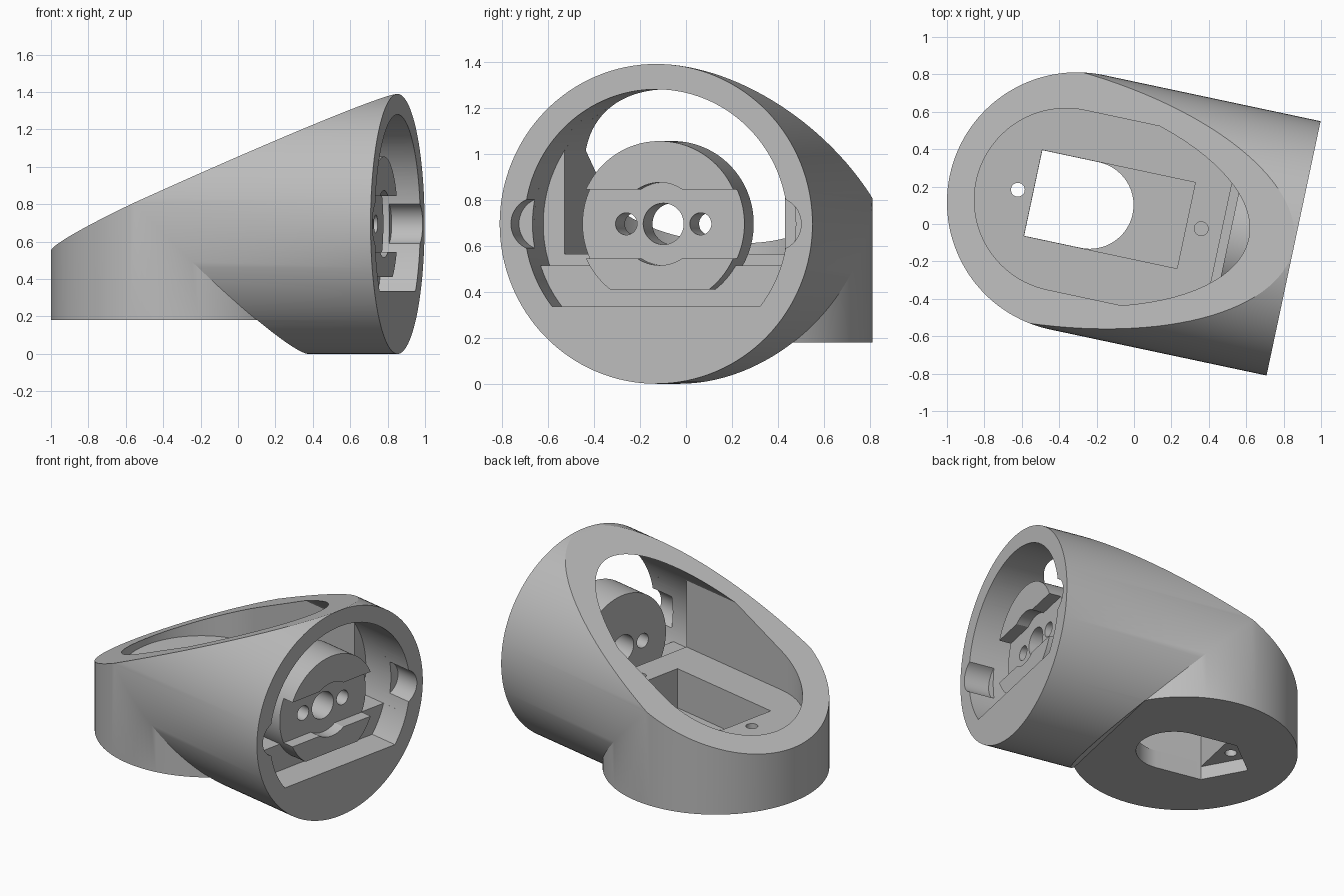
import bpy, bmesh, math

cube = bpy.data.objects.get("Cube")
if cube:
    bpy.data.objects.remove(cube, do_unlink=True)

R, AXIS_Z, FACE = 0.695, 0.695, 1.184   # pipe radius, tube axis height, open end
BORE, LEDGE, FLOOR, RECESS, BASE = 0.585, 0.515, 0.565, 0.335, 0.18

grey = bpy.data.materials.new("plain_grey")
grey.use_nodes = True
grey.diffuse_color = (0.5, 0.5, 0.5, 1)
for node in grey.node_tree.nodes:
    if node.type == 'BSDF_PRINCIPLED':
        node.inputs["Base Color"].default_value = grey.diffuse_color


def finish(name, bm):
    bmesh.ops.recalc_face_normals(bm, faces=bm.faces)
    mesh = bpy.data.meshes.new(name)
    bm.to_mesh(mesh)
    bm.free()
    mesh.materials.append(grey)
    obj = bpy.data.objects.new(name, mesh)
    bpy.context.collection.objects.link(obj)
    return obj


def prism(name, profile, axis, lo, hi):
    """Extrude a 2D profile along the x, y or z axis."""
    place = {'x': lambda a, b: (lo, a, b),
             'y': lambda a, b: (a, lo, b),
             'z': lambda a, b: (a, b, lo)}[axis]
    bm = bmesh.new()
    face = bm.faces.new([bm.verts.new(place(a, b)) for a, b in profile])
    top = bmesh.ops.extrude_face_region(bm, geom=[face])["geom"]
    step = [(hi - lo) * (axis == k) for k in 'xyz']
    bmesh.ops.translate(bm, vec=step, verts=[v for v in top if isinstance(v, bmesh.types.BMVert)])
    return finish(name, bm)


def arc(r, cx=0.0, cy=0.0, start=0.0, end=2 * math.pi, n=96):
    full = abs(end - start - 2 * math.pi) < 1e-6
    count = n if full else n + 1
    return [(cx + r * math.cos(start + (end - start) * i / n),
             cy + r * math.sin(start + (end - start) * i / n)) for i in range(count)]


def circle_above(r, floor):
    """Circle about the tube axis, cut flat at a floor height."""
    a = math.asin((floor - AXIS_Z) / r)
    return arc(r, 0, AXIS_Z, a, math.pi - a)


def rect(a0, a1, b0, b1):
    return [(a0, b0), (a1, b0), (a1, b1), (a0, b1)]


def boolean(obj, tool, operation='DIFFERENCE'):
    tool.hide_render = True
    mod = obj.modifiers.new("cut", 'BOOLEAN')
    mod.operation, mod.object, mod.solver = operation, tool, 'EXACT'
    bpy.context.view_layer.update()
    result = obj.evaluated_get(bpy.context.evaluated_depsgraph_get())
    mesh = bpy.data.meshes.new_from_object(result)
    obj.modifiers.clear()
    obj.data = mesh
    bpy.data.objects.remove(tool, do_unlink=True)


# Elbow body: upright pipe mitred into a level tube, as three bridged rings
bm = bmesh.new()
circle = arc(R, n=128)
rings = [[bm.verts.new(p) for p in ring] for ring in (
    [(x, y, -0.1) for x, y in circle],
    [(x, y, AXIS_Z - x) for x, y in circle],
    [(FACE, y, AXIS_Z - x) for x, y in circle])]
for low, high in zip(rings, rings[1:]):
    for i in range(len(circle)):
        bm.faces.new((low[i - 1], low[i], high[i], high[i - 1]))
bm.faces.new(rings[0])
bm.faces.new(rings[-1])
body = finish("elbow_body", bm)

# Flat base with mitred underside, and slanted top
mitre = AXIS_Z + 0.002
boolean(body, prism("under_cut", [(-1, BASE), (mitre - BASE, BASE), (0.95, mitre - 0.95), (-1, -0.3)],
                    'y', -1, 1))
slope = lambda s: 0.545 + 0.45 * (s + R)
boolean(body, prism("top_cut", [(-1, slope(-1)), (1.4, slope(1.4)), (1.4, 2), (-1, 2)], 'y', -1, 1))

# Inside: round-ended chamber under the bore's arch, front bore and deeper recess
chamber = prism("chamber", arc(0.49, -0.06, 0, math.pi / 2, 1.5 * math.pi, 48) + [(0.8, -0.49), (0.8, 0.49)],
                'z', FLOOR, 1.6)
boolean(chamber, prism("arch", arc(BORE, 0, AXIS_Z), 'x', -1, 1), 'INTERSECT')
boolean(body, chamber)
boolean(body, prism("bore", circle_above(BORE, LEDGE), 'x', 0.79, 1.1))
boolean(body, prism("recess", circle_above(BORE, RECESS), 'x', 0.98, 1.3))

# Grooves in both side walls of the open end
for side in (-1, 1):
    boolean(body, prism("groove", arc(0.115, side * 0.53, AXIS_Z, n=48), 'x', 1.015, 1.3))

# Rectangular pocket, round-ended opening with a pointed relief, and screw holes
boolean(body, prism("pocket", rect(-0.24, 0.597, -0.235, 0.235), 'z', 0.3, 0.7))
opening = arc(0.234, 0.07, 0, -math.pi / 2, math.pi / 2, 48) + [(-0.239, 0.234), (-0.239, -0.234)]
boolean(body, prism("opening", opening, 'z', 0.0, 0.4))
boolean(body, prism("pointed_relief", [(-0.2, 0.233), (-0.24, 0.233), (-0.44, 0), (-0.24, -0.233), (-0.2, -0.233)],
                    'z', 0.0, 0.27))
boolean(body, prism("screw_hole", arc(0.037, -0.323, 0, n=32), 'z', 0.0, 0.8))
boolean(body, prism("screw_hole", arc(0.037, 0.679, 0, n=32), 'z', 0.36, 0.8))

# Round mounting block with a cross channel and three holes
block = prism("mounting_block", circle_above(0.36, 0.41), 'x', 0.835, 1.11)
boolean(block, prism("channel", rect(-0.5, 0.5, AXIS_Z - 0.15, AXIS_Z + 0.15), 'x', 1.03, 1.2))
boolean(block, prism("boss_relief", arc(0.18, 0, AXIS_Z, n=64), 'x', 1.03, 1.2))
for offset, radius in ((0, 0.09), (-0.165, 0.048), (0.165, 0.048)):
    boolean(block, prism("hole", arc(radius, offset, AXIS_Z, n=48), 'x', 0.7, 1.2))

# Place the parts and shade them
for obj in (body, block):
    obj.location = (-0.305, 0.116, 0)
    obj.rotation_euler.z = math.radians(-12)
    bpy.ops.object.select_all(action='DESELECT')
    obj.select_set(True)
    bpy.context.view_layer.objects.active = obj
    bpy.ops.object.shade_smooth_by_angle(angle=math.radians(25))
